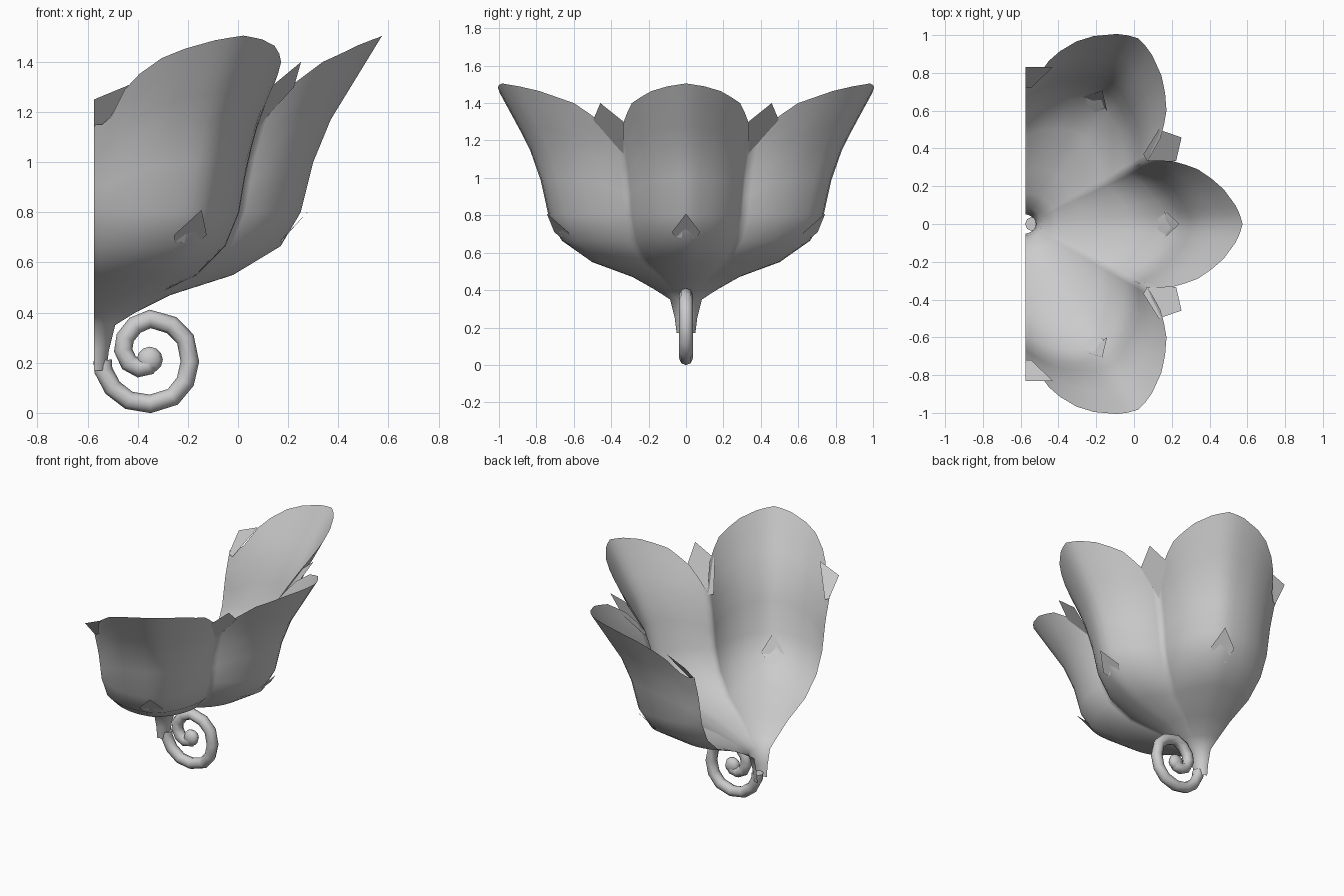
import bpy
from math import sin, cos, radians

if "Cube" in bpy.data.objects:
    bpy.data.objects.remove(bpy.data.objects["Cube"], do_unlink=True)

AXIS = -0.575  # x of the flower axis, on the flat wall side

grey = bpy.data.materials.new("plain_grey")
grey.use_nodes = True
COLOUR = (0.6, 0.6, 0.6, 1)
grey.diffuse_color = COLOUR
grey.node_tree.nodes["Principled BSDF"].inputs["Base Color"].default_value = COLOUR


def interp(table, v):
    if v <= table[0][0]:
        return table[0][1]
    for (a, p), (b, q) in zip(table, table[1:]):
        if v <= b:
            return p + (q - p) * (v - a) / (b - a)
    return table[-1][1]


def polar(r, deg, z, side=0.0):
    a = radians(deg)
    return (AXIS + r * cos(a) - side * sin(a), r * sin(a) + side * cos(a), z)


def add_mesh(name, verts, faces, smooth=False):
    mesh = bpy.data.meshes.new(name)
    mesh.from_pydata(verts, [], faces)
    mesh.materials.append(grey)
    mesh.polygons.foreach_set("use_smooth", [smooth] * len(faces))
    ob = bpy.data.objects.new(name, mesh)
    bpy.context.collection.objects.link(ob)


# Petal shape: ridge radius by height, rim height by share of the way to the valley
RIDGE = [(0.17, 0.05), (0.25, 0.06), (0.35, 0.085), (0.40, 0.165), (0.47, 0.305),
         (0.55, 0.555), (0.665, 0.745), (0.8, 0.825), (1.0, 0.875), (1.17, 0.945), (1.505, 1.15)]
RIM = [(0, 1.505), (0.18, 1.49), (0.36, 1.465), (0.64, 1.40), (0.84, 1.30), (1, 1.15)]
SHARES = [0, 0.09, 0.18, 0.36, 0.5, 0.64, 0.74, 0.84, 0.92, 1]
LEVELS = [z for z, r in RIDGE[:-1]] + [1.28, 1.4, 1.505]
VALLEY = 27.5                    # angle between middle and side petals
SIDE = (VALLEY + 90) / 2         # angle of the side petals


def bowl_point(angle, half, share, z_full):
    deg = angle + half * share
    t = abs(share)
    # The rim drops sooner on the wall side
    rim = interp(RIM, t * 1.15 if abs(deg) > SIDE else t)
    # Squeeze only the upper levels so the lower bowl stays level
    z = z_full if z_full < 0.8 else 0.8 + (z_full - 0.8) * (rim - 0.8) / 0.705
    depth = interp([(0.38, 0), (0.6, 0.21), (1.2, 0.22)], z)
    return polar(interp(RIDGE, z) * (1 - depth * t ** 1.4), deg, z)


# Three joined petals, neighbours sharing their valley column
columns = [(-SIDE, 90 - SIDE, -1)]
for ridge, half in ((-SIDE, 90 - SIDE), (0, VALLEY), (SIDE, 90 - SIDE)):
    columns += [(ridge, half, -s) for s in SHARES[-2:0:-1]] + [(ridge, half, s) for s in SHARES]
n = len(columns)
bowl_verts = [bowl_point(*c, z) for z in LEVELS for c in columns]
bowl_faces = [(k, k + 1, k + n + 1, k + n)
              for i in range(len(LEVELS) - 1) for k in range(i * n, i * n + n - 1)]
add_mesh("flower_petals", bowl_verts, bowl_faces, True)


# Pointed leaves: tip, two shoulders and a foot, each as (radius, height, half width)
def leaf(name, angle, tip, shoulder, foot):
    outline = [foot, shoulder, tip]
    verts = [polar(r, angle, z, w) for r, z, w in outline]
    verts += [polar(r, angle, z, -w) for r, z, w in reversed(outline[:2])]
    add_mesh(name, verts, [(0, 4, 3, 2, 1)])


for side, sign in (("left", 1), ("right", -1)):
    leaf(side + "_gap_leaf", 29 * sign, (0.945, 1.40, 0), (0.86, 1.30, 0.095), (0.725, 1.13, 0.02))
    # Leaf beside the wall, cut off flat by it
    outline = [(0.145, 0.83, 1.31), (0, 0.83, 1.25), (0, 0.72, 1.13), (0.03, 0.72, 1.12)]
    add_mesh(side + "_wall_leaf", [(AXIS + x, y * sign, z) for x, y, z in outline], [(0, 1, 2, 3)])

for side, a in (("middle", 0), ("left", 60), ("right", -60)):
    leaf(side + "_outer_leaf", a, (0.86, 0.81, 0), (0.77, 0.71, 0.075), (0.70, 0.64, 0.03))
    leaf(side + "_inner_leaf", a, (0.815, 0.80, 0), (0.735, 0.69, 0.075), (0.752, 0.68, 0.03))

# Curled stem: tube along a spiral
PATH = [(-.54, .21), (-.537, .17), (-.50, .10), (-.435, .05), (-.35, .036), (-.26, .064),
        (-.21, .125), (-.192, .205), (-.21, .295), (-.265, .35), (-.35, .375), (-.41, .35),
        (-.45, .3), (-.458, .25), (-.435, .2), (-.395, .178), (-.36, .185), (-.345, .215)]
curve = bpy.data.curves.new("curled_stem", "CURVE")
curve.dimensions = "3D"
curve.bevel_depth = 0.037
curve.bevel_resolution = 2
curve.use_fill_caps = True
spline = curve.splines.new("POLY")
spline.points.add(len(PATH) - 1)
for point, (x, z) in zip(spline.points, PATH):
    point.co = (x, 0, z, 1)
spline.use_smooth = True
curve.materials.append(grey)
stem = bpy.data.objects.new("curled_stem", curve)
bpy.context.collection.objects.link(stem)

# Round bud at the end of the curl
bpy.ops.mesh.primitive_uv_sphere_add(segments=8, ring_count=6, radius=0.052, location=(-.352, 0, .212))
bud = bpy.context.object
bud.name = "curl_bud"
bud.scale.y = 0.75
bud.data.materials.append(grey)
bpy.ops.object.shade_smooth()
